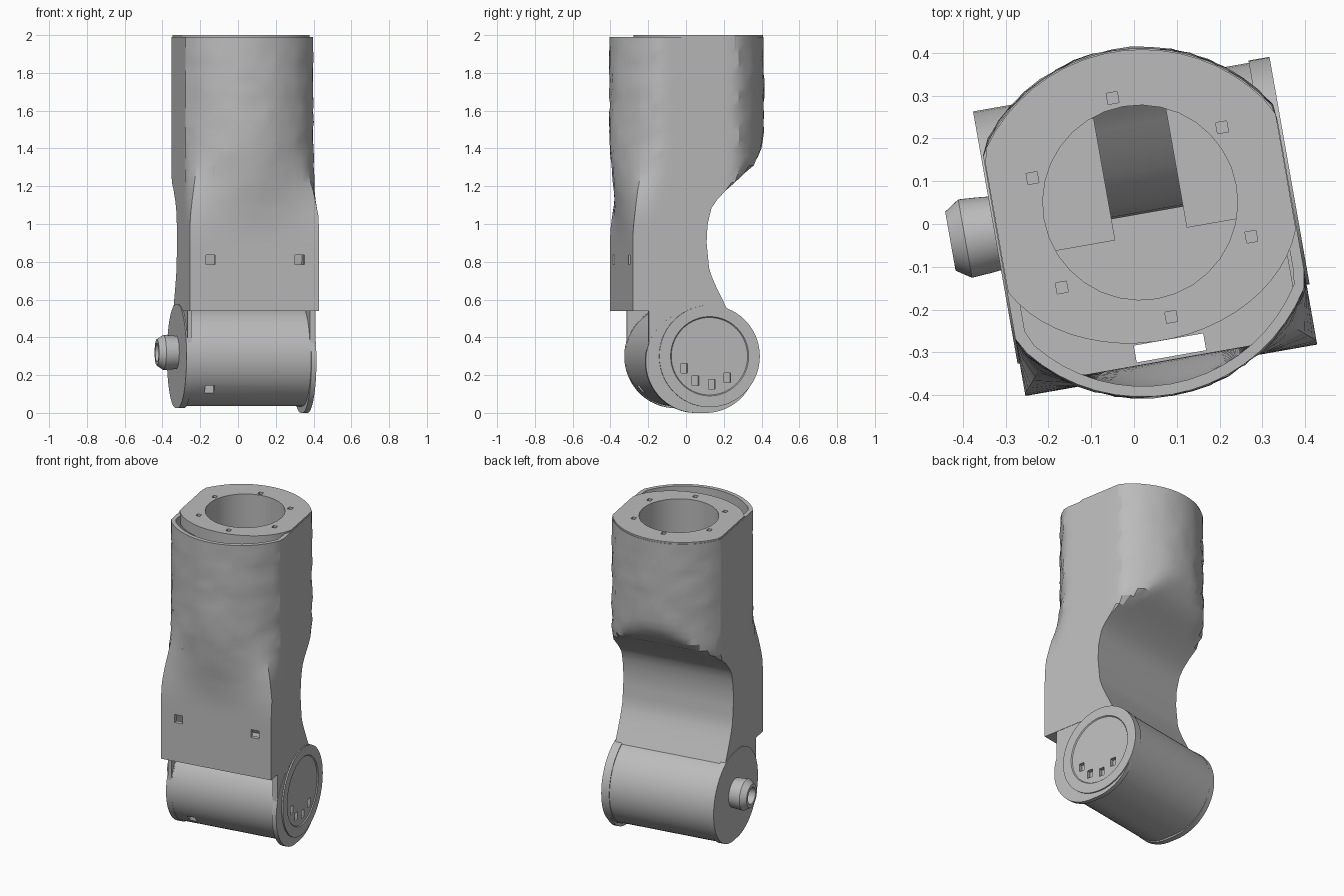
import bpy, bmesh, math, random
from mathutils import Matrix, Vector

if "Cube" in bpy.data.objects:
    bpy.data.objects.remove(bpy.data.objects["Cube"])
random.seed(4)
TURN = Matrix.Rotation(math.radians(10), 4, 'Z')   # whole limb is turned a little
SEG = 56

grey = bpy.data.materials.new("plain_grey")
grey.use_nodes = True
grey.diffuse_color = (0.5, 0.5, 0.5, 1)
grey.node_tree.nodes["Principled BSDF"].inputs["Base Color"].default_value = (0.5, 0.5, 0.5, 1)


def finish(name, bm):
    bmesh.ops.recalc_face_normals(bm, faces=bm.faces[:])
    mesh = bpy.data.meshes.new(name)
    bm.to_mesh(mesh)
    bm.free()
    mesh.transform(TURN)
    mesh.materials.append(grey)
    ob = bpy.data.objects.new(name, mesh)
    bpy.context.collection.objects.link(ob)
    return ob


def loft(name, rings):
    bm = bmesh.new()
    rows = [[bm.verts.new(p) for p in ring] for ring in rings]
    n = len(rows[0])
    for a, b in zip(rows, rows[1:]):
        for i in range(n):
            bm.faces.new((a[i], a[(i + 1) % n], b[(i + 1) % n], b[i]))
    bm.faces.new(rows[0][::-1])
    bm.faces.new(rows[-1])
    return finish(name, bm)


def box(name, lo, hi):
    lo, hi = Vector(lo), Vector(hi)
    bm = bmesh.new()
    bmesh.ops.create_cube(bm, size=1)
    for v in bm.verts:
        v.co = (lo + hi) / 2 + Vector(a * b for a, b in zip(v.co, hi - lo))
    return finish(name, bm)


def small_cutter(x, y, z, w=0.025, d=0.03):
    return box("cutter", (x - w, y - d, z - w), (x + w, y + d, z + w))


def side_lathe(name, y, z, steps):
    """Rings round an axis running side to side: steps of (x, radius)."""
    angles = [math.tau * i / SEG for i in range(SEG)]
    return loft(name, [[(x, y + r * math.cos(t), z + r * math.sin(t)) for t in angles]
                       for x, r in steps])


def upright(name, r, z0, z1):
    """Upright cylinder on the bore axis."""
    return loft(name, [[(0.023 + r * math.cos(math.tau * i / 32),
                         0.047 + r * math.sin(math.tau * i / 32), z) for i in range(32)]
                       for z in (z0, z1)])


def capsule(name, x0, x1, r, y0, y1, z):
    """Side-to-side barrel with a slightly stretched round profile."""
    ring = [((y1 if math.cos(t) > 0 else y0) + r * math.cos(t), z + r * math.sin(t))
            for t in (math.tau * (i + 0.5) / SEG for i in range(SEG))]
    return loft(name, [[(x, y, h) for y, h in ring] for x in (x0, x1)])


def cut(ob, cutters):
    for c in cutters:
        m = ob.modifiers.new("cut", 'BOOLEAN')
        m.operation, m.solver, m.object = 'DIFFERENCE', 'EXACT', c
        bpy.context.view_layer.objects.active = ob
        bpy.ops.object.modifier_apply(modifier=m.name)
        bpy.data.objects.remove(c)


def clamp(v, lo, hi):
    return max(lo, min(hi, v))


# Back outline of the limb, as height and depth
BACK = [(0.54, 0.16), (0.66, 0.10), (0.75, 0.06), (0.9, 0.045), (1.0, 0.05), (1.1, 0.075),
        (1.18, 0.15), (1.25, 0.235), (1.32, 0.33), (1.42, 0.39), (1.5, 0.42), (2.0, 0.42)]


def back_at(z):
    for (z0, b0), (z1, b1) in zip(BACK, BACK[1:]):
        if z <= z1:
            return b0 + (b1 - b0) * max(0, z - z0) / (z1 - z0)
    return BACK[-1][1]


def section(z, inset=0.0, rough=0.0):
    """Round at the top, with a broad flat front lower down."""
    f = clamp((1.45 - z) / 0.55, 0, 1)
    f = f * f * (3 - 2 * f)
    pts = []
    for i in range(SEG):
        t = math.tau * i / SEG
        c, s = math.cos(t), math.sin(t)
        r = 0.408 - inset + random.uniform(-rough, rough)
        x, y = 0.02 + r * c, r * s
        if s < 0:
            m = 1 / max(abs(c), abs(s))
            x += f * (0.03 + (0.355 - inset) * c * m - x)
            y += f * ((0.352 - inset) * s * m - y)
        pts.append((clamp(x, -0.32 + inset, 0.373 - inset), min(y, back_at(z) - inset), z))
    return pts


# Hollow upper housing
levels = [0.54 + 1.45 * k / 32 for k in range(33)]
housing = loft("housing", [section(z, 0, 0.005 if 1.0 < z < 1.9 else 0) for z in levels])
inner = [0.58] + [z for z in levels if 0.6 < z < 1.9] + [2.1]
cut(housing, [loft("cutter", [section(z, 0.025) for z in inner]),
              box("cutter", (-0.05, -0.32, 0.4), (0.115, -0.28, 0.7)),
              small_cutter(-0.21, -0.35, 0.81), small_cutter(0.27, -0.35, 0.81),
              small_cutter(-0.21, -0.375, 1.28)])

# Mounting flange and bore liner, with a ring of bolt holes
outline = []
for i in range(SEG):
    t = math.tau * (i + 0.5) / SEG
    c, s = math.cos(t), math.sin(t)
    outline.append((clamp(0.02 + (0.405 if s > 0 else 0.365) * c, -0.318, 0.371),
                    (0.405 if s > 0 else 0.28) * s))
flange = loft("mounting_flange", [[(x, y, z) for x, y in outline] for z in (1.93, 2.0)])
bolts = []
for k in range(6):
    t = math.radians(k * 60 + 35)
    bolts.append(small_cutter(0.025 + 0.265 * math.cos(t), 0.035 + 0.265 * math.sin(t), 1.99, 0.013, 0.013))
cut(flange, [upright("cutter", 0.228, 1.8, 2.1)] + bolts)
liner = upright("bore_liner", 0.245, 1.42, 1.95)
cut(liner, [upright("cutter", 0.228, 1.3, 2.1)])

# Inner ledges either side of the cable opening
ledges = [box("inner_ledge_right", (-0.22, -0.03, 1.4), (-0.05, 0.26, 1.43)),
          box("inner_ledge_left", (0.12, -0.03, 1.4), (0.26, 0.26, 1.43))]

# Joint barrel and its side cheeks
barrel = capsule("joint_barrel", -0.30, 0.36, 0.265, -0.01, 0.06, 0.30)
cut(barrel, [small_cutter(-0.19, -0.22, 0.12)])
left_cheek = capsule("left_cheek", 0.345, 0.372, 0.272, -0.01, 0.04, 0.272)
right_cheek = capsule("right_cheek", -0.325, -0.29, 0.275, 0.0, 0.05, 0.30)

# Left bearing boss with a raised rim and fixing holes
boss = side_lathe("bearing_boss", 0.06, 0.30, [(0.33, 0.27), (0.38, 0.27), (0.38, 0.21), (0.374, 0.205)])
for part in (boss, left_cheek, barrel):
    holes = []
    for k in range(4):
        t = math.radians(205 + 35 * k)
        holes.append(small_cutter(0.375, 0.06 + 0.15 * math.cos(t), 0.30 + 0.15 * math.sin(t), 0.025, 0.018))
    cut(part, holes)

# Right hub knob, hollow at its tip
knob = side_lathe("hub_knob", 0.035, 0.32,
                  [(-0.30, 0.085), (-0.35, 0.09), (-0.395, 0.093), (-0.43, 0.07), (-0.43, 0.05), (-0.38, 0.045)])

# Webs joining the barrel to the housing
webs = [box("left_web", (0.34, -0.265, 0.27), (0.371, 0.13, 0.6)),
        box("right_web", (-0.318, -0.265, 0.3), (-0.296, 0.13, 0.6))]

for ob in [housing, flange, liner, barrel, left_cheek, right_cheek, boss, knob] + ledges + webs:
    bpy.ops.object.select_all(action='DESELECT')
    ob.select_set(True)
    bpy.context.view_layer.objects.active = ob
    bpy.ops.object.shade_smooth_by_angle(angle=math.radians(25))
